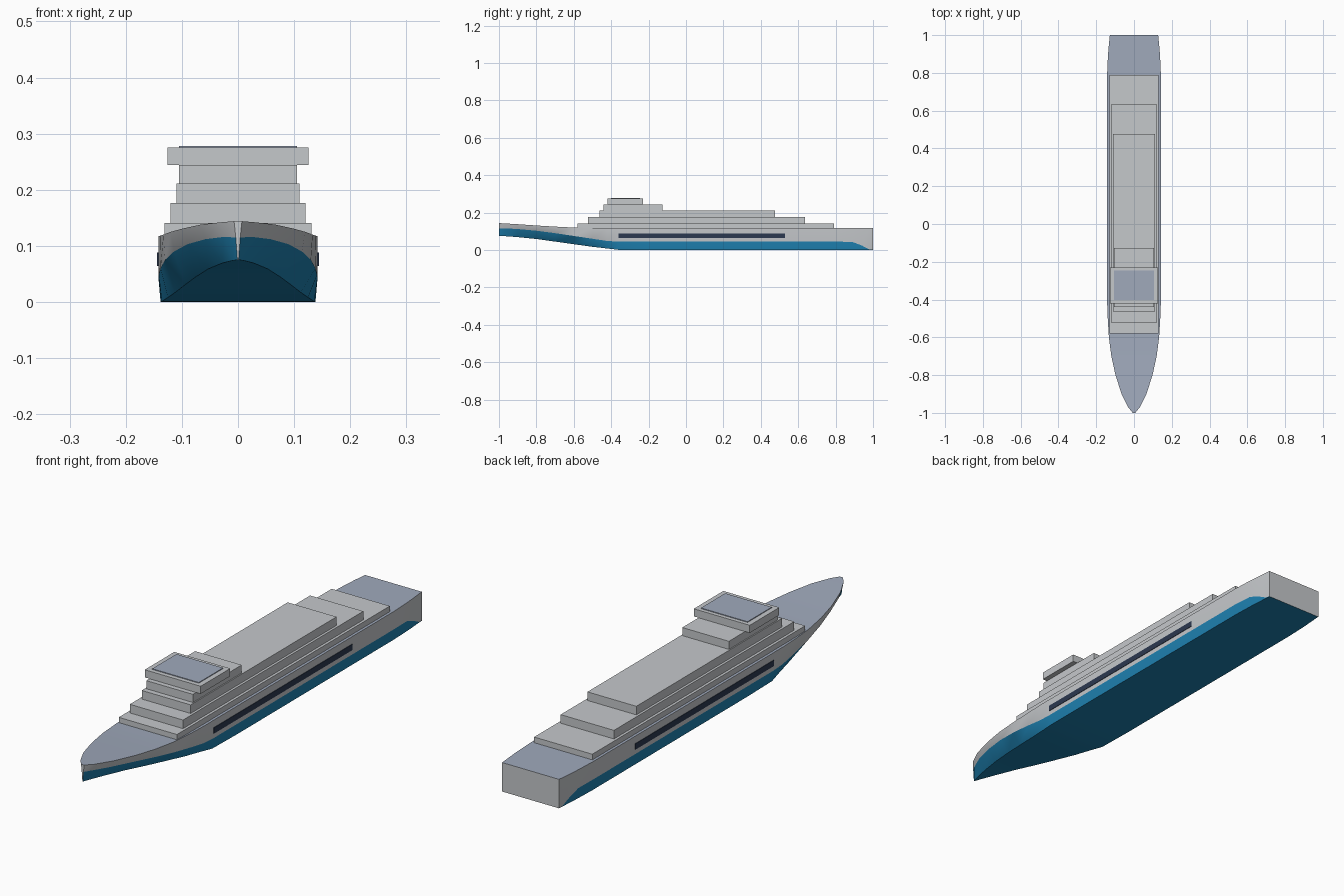
import bpy, bmesh


def material(name, rgb):
    m = bpy.data.materials.new(name)
    m.diffuse_color = (*rgb, 1)
    return m


GREY = material("light grey", (0.56, 0.58, 0.60))
BLUE = material("hull blue", (0.013, 0.22, 0.44))
DECK = material("deck blue grey", (0.35, 0.40, 0.50))
NAVY = material("window navy", (0.024, 0.04, 0.08))


def make_object(name, bm, mats):
    bmesh.ops.recalc_face_normals(bm, faces=bm.faces[:])
    me = bpy.data.meshes.new(name)
    bm.to_mesh(me)
    bm.free()
    for m in mats:
        me.materials.append(m)
    ob = bpy.data.objects.new(name, me)
    bpy.context.collection.objects.link(ob)
    return ob


def box(name, hw, y0, y1, z0, z1, mat, cx=0.0):
    bm = bmesh.new()
    bmesh.ops.create_cube(bm, size=1)
    for v in bm.verts:
        v.co = (cx + v.co.x * 2 * hw, (y0 + y1) / 2 + v.co.y * (y1 - y0),
                (z0 + z1) / 2 + v.co.z * (z1 - z0))
    return make_object(name, bm, [mat])


# Hull stations: y, keel z, keel half width, paint line z and half width,
# deck z and half width
STATIONS = [
    (-1.00, 0.075, 0.001, 0.115, 0.004, 0.144, 0.007),
    (-0.97, 0.074, 0.010, 0.116, 0.025, 0.142, 0.031),
    (-0.90, 0.069, 0.029, 0.112, 0.058, 0.138, 0.066),
    (-0.80, 0.059, 0.053, 0.103, 0.090, 0.131, 0.098),
    (-0.70, 0.045, 0.075, 0.090, 0.114, 0.125, 0.120),
    (-0.60, 0.031, 0.094, 0.075, 0.130, 0.120, 0.133),
    (-0.50, 0.017, 0.112, 0.060, 0.138, 0.118, 0.139),
    (-0.42, 0.008, 0.125, 0.048, 0.141, 0.118, 0.142),
    (-0.36, 0.001, 0.136, 0.045, 0.142, 0.118, 0.142),
    (-0.20, 0.000, 0.138, 0.045, 0.142, 0.118, 0.142),
    (0.80, 0.000, 0.138, 0.045, 0.142, 0.118, 0.142),
    (0.89, 0.000, 0.135, 0.043, 0.138, 0.118, 0.138),
    (0.94, 0.000, 0.132, 0.024, 0.134, 0.118, 0.134),
    (0.98, 0.000, 0.129, 0.003, 0.130, 0.118, 0.130),
    (1.00, 0.000, 0.128, 0.001, 0.128, 0.118, 0.128),
]

# Hull: lofted rings, painted by band
bm = bmesh.new()
rings = []
for y, kz, kw, pz, pw, dz, dw in STATIONS:
    half = [(kw, kz), (pw, pz), (dw, dz)]
    pts = half + [(-x, z) for x, z in reversed(half)]
    rings.append([bm.verts.new((x, y, z)) for x, z in pts])
BAND = [1, 0, 2, 0, 1, 1]  # side paint, side, deck, side, side paint, bottom
for a, b in zip(rings, rings[1:]):
    for i in range(6):
        j = (i + 1) % 6
        bm.faces.new((a[i], a[j], b[j], b[i])).material_index = BAND[i]
for cap in (rings[0], rings[-1]):  # stem and transom
    bm.faces.new(cap).material_index = 0
hull = make_object("hull", bm, [GREY, BLUE, DECK])
bpy.context.view_layer.objects.active = hull
hull.select_set(True)
bpy.ops.object.shade_smooth_by_angle(angle=0.5)

# Stepped superstructure: name, half width, y range, z range
TIERS = [
    ("main_tier", 0.131, -0.58, 0.79, 0.110, 0.141),
    ("second_tier", 0.120, -0.525, 0.635, 0.141, 0.176),
    ("third_tier", 0.110, -0.462, 0.477, 0.176, 0.211),
    ("upper_tier", 0.105, -0.440, -0.126, 0.211, 0.244),
    ("bridge", 0.126, -0.420, -0.230, 0.244, 0.275),
]
for name, hw, y0, y1, z0, z1 in TIERS:
    box(name, hw, y0, y1, z0, z1, GREY)

# Bridge roof panel
box("roof_panel", 0.105, -0.402, -0.246, 0.273, 0.278, DECK)

# Long window strips on both sides
for side, label in ((1, "right"), (-1, "left")):
    box(label + "_window_strip", 0.003, -0.36, 0.53, 0.064, 0.088, NAVY,
        cx=side * 0.141)
